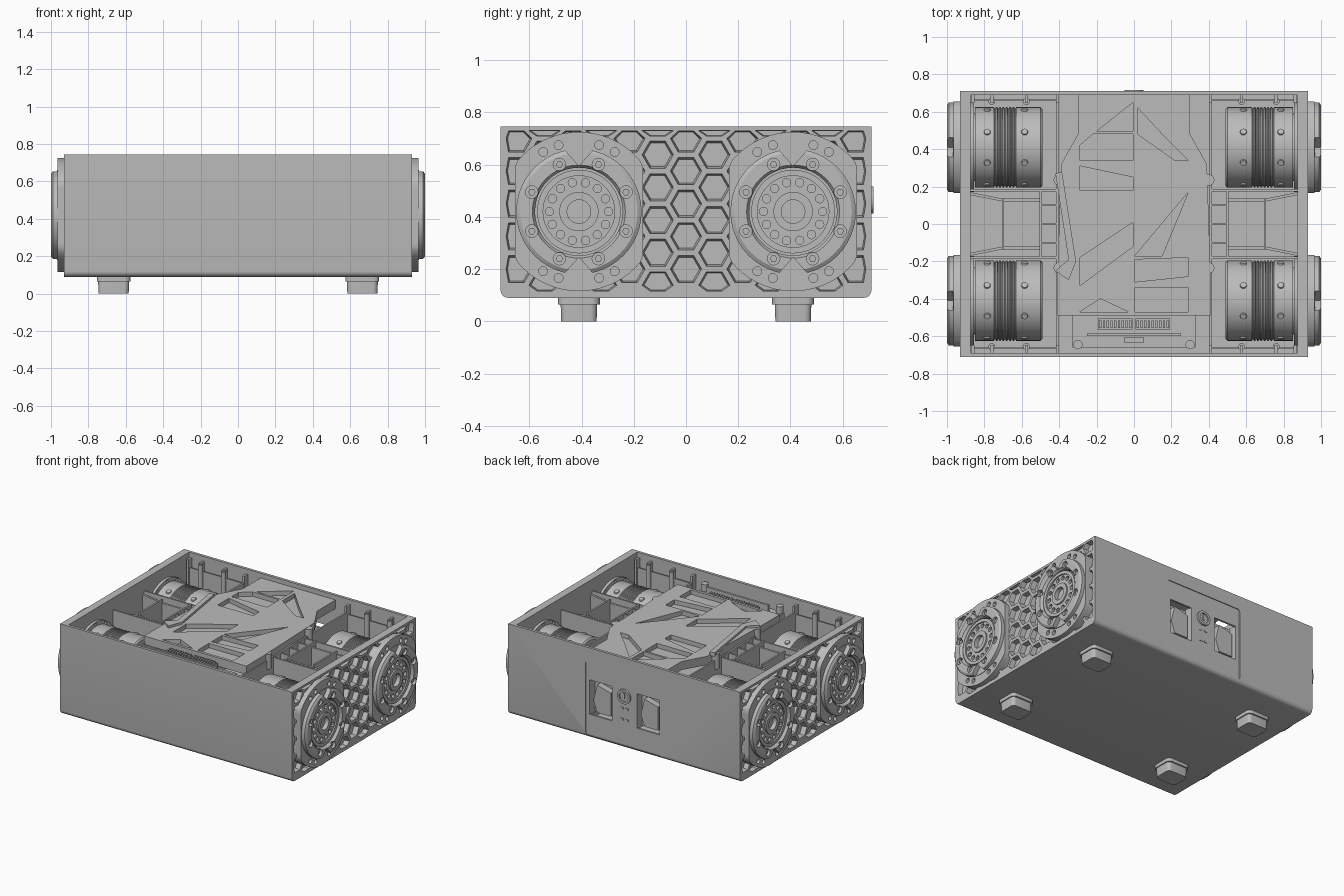
import bpy, bmesh, math
from mathutils import Matrix, Vector

old = bpy.data.objects.get("Cube")
if old:
    bpy.data.objects.remove(old)

grey = bpy.data.materials.new("plain_grey")
grey.use_nodes = True
grey.diffuse_color = (0.5, 0.5, 0.5, 1)
grey.node_tree.nodes["Principled BSDF"].inputs["Base Color"].default_value = (0.5, 0.5, 0.5, 1)
made = []


def finish(name, bm):
    bmesh.ops.recalc_face_normals(bm, faces=bm.faces)
    mesh = bpy.data.meshes.new(name)
    bm.to_mesh(mesh)
    bm.free()
    mesh.materials.append(grey)
    ob = bpy.data.objects.new(name, mesh)
    bpy.context.collection.objects.link(ob)
    made.append(ob)
    return ob


def prisms(name, polys, axis, a, b, taper=1.0):
    """Extrude 2D outlines along an axis; the b end is scaled by taper."""
    place = {"x": lambda p, t: (t, p[0], p[1]),
             "y": lambda p, t: (p[0], t, p[1]),
             "z": lambda p, t: (p[0], p[1], t)}[axis]
    bm = bmesh.new()
    for poly in polys:
        mid = sum((Vector(p) for p in poly), Vector((0, 0))) / len(poly)
        low = [bm.verts.new(place(p, a)) for p in poly]
        top = [bm.verts.new(place(mid + (Vector(p) - mid) * taper, b)) for p in poly]
        bm.faces.new(low)
        bm.faces.new(top)
        for i in range(len(poly)):
            j = (i + 1) % len(poly)
            bm.faces.new((low[i], low[j], top[j], top[i]))
    return finish(name, bm)


def lathe(name, profile, y, z, sx, closed=False):
    """Turn (radius, x) points around an axis parallel to x."""
    bm = bmesh.new()
    vs = [bm.verts.new((sx * x, y + r, z)) for r, x in profile]
    pairs = list(zip(vs, vs[1:])) + ([(vs[-1], vs[0])] if closed else [])
    edges = [bm.edges.new(p) for p in pairs]
    bmesh.ops.spin(bm, geom=vs + edges, cent=(0, y, z), axis=(1, 0, 0),
                   angle=math.tau, steps=48)
    bmesh.ops.remove_doubles(bm, verts=bm.verts, dist=0.0002)
    return finish(name, bm)


def cut(ob, cutter):
    mod = ob.modifiers.new("cut", "BOOLEAN")
    mod.operation = "DIFFERENCE"
    mod.solver = "EXACT"
    mod.object = cutter
    bpy.context.view_layer.objects.active = ob
    bpy.ops.object.modifier_apply(modifier=mod.name)
    made.remove(cutter)
    bpy.data.objects.remove(cutter)


def circle(u, v, r, n=16, start=0.0):
    return [(u + r * math.cos(start + math.tau * i / n),
             v + r * math.sin(start + math.tau * i / n)) for i in range(n)]


def rect(u0, u1, v0, v1):
    return [(u0, v0), (u1, v0), (u1, v1), (u0, v1)]


def rounded(u0, u1, v0, v1, r, round_top=True):
    pts = []
    for k, (u, v) in enumerate(((u1 - r, v1 - r), (u0 + r, v1 - r), (u0 + r, v0 + r), (u1 - r, v0 + r))):
        if k < 2 and not round_top:
            pts.append((u1 if k == 0 else u0, v1))
            continue
        for i in range(6):
            t = (k + i / 5) * math.pi / 2
            pts.append((u + r * math.cos(t), v + r * math.sin(t)))
    return pts


def polar(u, v, r, degrees):
    return [(u + r * math.cos(math.radians(d)), v + r * math.sin(math.radians(d))) for d in degrees]


# Open-topped case
case = prisms("case", [rounded(-0.71, 0.71, 0.09, 0.745, 0.03, False)], "x", -0.93, 0.93)
cut(case, prisms("cavity", [rect(-0.875, 0.875, -0.69, 0.69)], "z", 0.12, 0.9))

# Honeycomb pockets on both sides
pitch = 0.125
cells = []
for col in range(-7, 8):
    for row in range(7):
        z = 0.70 - pitch * (row - 0.5 * (col % 2))
        cell = []
        for u, v in circle(col * pitch * 0.866, z, 0.062, 6):
            p = (max(-0.69, min(0.69, u)), max(0.115, min(0.73, v)))
            if p not in cell:
                cell.append(p)
        if all(max(c) - min(c) > 0.015 for c in zip(*cell)):
            cells.append(cell)
for sx in (-1, 1):
    cut(case, prisms("pockets", cells, "x", sx * 0.94, sx * 0.895, 0.84))

# Rear connector panel with two sockets and a button
cut(case, prisms("panel_recess", [rounded(-0.31, 0.31, 0.11, 0.645, 0.02)], "y", 0.704, 0.75))
windows = [rect(s * 0.19 - 0.09, s * 0.19 + 0.09, 0.26, 0.51) for s in (-1, 1)]
cut(case, prisms("windows", windows, "y", 0.6, 0.75))
prisms("socket_backs", windows, "y", 0.63, 0.645)
for s in (-1, 1):
    prisms("socket_frame", [rect(s * 0.19 - 0.1, s * 0.19 - 0.09, 0.25, 0.52),
                            rect(s * 0.19 + 0.09, s * 0.19 + 0.1, 0.25, 0.52)], "y", 0.63, 0.7)
    prisms("socket_plug", [[(s * 0.19 - 0.07, 0.28), (s * 0.19 + 0.04, 0.28),
                            (s * 0.19 + 0.07, 0.36), (s * 0.19 + 0.04, 0.48),
                            (s * 0.19 - 0.07, 0.45)]], "y", 0.64, 0.69)
button = prisms("power_button", [circle(0, 0.465, 0.052, 32)], "y", 0.69, 0.717)
cut(button, prisms("button_groove", [circle(0, 0.465, 0.035, 24)], "y", 0.708, 0.75))
prisms("button_mark", [rect(-0.006, 0.006, 0.45, 0.49)], "y", 0.70, 0.714)
prisms("panel_lights", [rect(x - 0.012, x + 0.012, z, z + 0.012)
                        for x in (-0.02, 0.02) for z in (0.29, 0.37)], "y", 0.70, 0.708)

CZ = 0.42
for sx in (-1, 1):
    for sy in (-1, 1):
        cy = sy * 0.41
        # Foot
        fx = sx * 0.665
        prisms("foot", [rounded(fx - 0.083, fx + 0.083, cy - 0.07, cy + 0.07, 0.025)], "z", 0.07, 0, 0.97)
        prisms("foot_flange", [rounded(fx - 0.09, fx + 0.09, cy - 0.08, cy + 0.08, 0.03)], "z", 0.065, 0.1)

        # Drive housing plate with flattened flanks
        outline = [(max(cy - 0.245, min(cy + 0.245, u)), v) for u, v in circle(cy, CZ, 0.305, 64)]
        plate = prisms("drive_plate", [outline], "x", sx * 0.88, sx * 0.965)
        spots = polar(cy, CZ, 0.266, (59, 73, 107, 121, 239, 253, 287, 301))
        cut(plate, prisms("plate_holes", [circle(u, v, 0.017) for u, v in spots], "x", sx * 0.93, sx * 1.1))
        cut(plate, prisms("plate_bore", [circle(cy, CZ, 0.175, 48)], "x", sx * 0.93, sx * 1.1))

        # Bolted outer ring with notches above and below
        ring = lathe("drive_ring", [(0.168, 0.95), (0.168, 0.985), (0.178, 1.0), (0.225, 1.0),
                                    (0.24, 0.99), (0.24, 0.95)], cy, CZ, sx, True)
        bolts = polar(cy, CZ, 0.195, [22.5 + 45 * i for i in range(8)])
        cut(ring, prisms("bolt_holes", [circle(u, v, 0.024) for u, v in bolts], "x", sx * 0.975, sx * 1.1))
        cut(ring, prisms("notches", [[(cy - 0.075, CZ + s * 0.26), (cy, CZ + s * 0.175),
                                      (cy + 0.075, CZ + s * 0.26)] for s in (-1, 1)],
                         "x", sx * 0.968, sx * 1.1))
        prisms("ring_bolts", [circle(u, v, 0.014, 6) for u, v in bolts], "x", sx * 0.97, sx * 0.988)

        # Output hub
        hub = lathe("output_hub", [(0, 0.92), (0, 0.955), (0.045, 0.955), (0.045, 0.985), (0.075, 0.985),
                                   (0.075, 0.975), (0.137, 0.975), (0.137, 0.985), (0.16, 0.985),
                                   (0.16, 0.92), (0, 0.92)], cy, CZ, sx)
        holes = polar(cy, CZ, 0.113, [i * 360 / 14 for i in range(14)])
        cut(hub, prisms("hub_holes", [circle(u, v, 0.016, 12) for u, v in holes], "x", sx * 0.945, sx * 1.1))

        # Motor with cooling grooves, mounting flange and screws
        profile = [(0, 0.49), (0.205, 0.49), (0.215, 0.5)]
        for i in range(7):
            x = 0.63 + i * 0.018
            profile += [(0.215, x), (0.208, x + 0.003), (0.208, x + 0.008), (0.215, x + 0.011)]
        lathe("motor", profile + [(0.215, 0.85), (0.18, 0.85), (0.18, 0.9), (0, 0.9)], cy, CZ, sx)
        flange = lathe("motor_flange", [(0.17, 0.855), (0.24, 0.855), (0.24, 0.885), (0.17, 0.885)],
                       cy, CZ, sx, True)
        cut(flange, prisms("flange_holes", [circle(u, v, 0.012, 10) for u, v in
                                            polar(cy, CZ, 0.226, range(0, 360, 30))],
                           "x", sx * 0.84, sx * 0.87))
        bm = bmesh.new()
        for x in (0.585, 0.785):
            for i in range(8):
                turn = Matrix.Rotation(math.radians(22.5 + 45 * i), 4, "X")
                bmesh.ops.create_cone(bm, cap_ends=True, segments=12, radius1=0.02, radius2=0.016, depth=0.012,
                                      matrix=Matrix.Translation((sx * x, cy, CZ)) @ turn
                                      @ Matrix.Translation((0, 0, 0.216)))
        finish("motor_screws", bm)

        # Bay wall, wall ribs and ledge around each motor
        prisms("bay_wall", [rect(min(sx * 0.41, sx * 0.876), max(sx * 0.41, sx * 0.876),
                                 sy * 0.18 - 0.006, sy * 0.18 + 0.006)], "z", 0.11, 0.66)
        prisms("wall_ribs", [rect(sx * x - 0.008, sx * x + 0.008, sy * 0.67 - 0.022, sy * 0.67 + 0.022)
                             for x in (0.41, 0.575, 0.76, 0.86)], "z", 0.11, 0.71)
        prisms("rib_bosses", [circle(sx * x, sy * 0.655, 0.018) for x in (0.575, 0.76)], "z", 0.11, 0.7)
        prisms("wall_ledge", [rect(sx * 0.64 - 0.23, sx * 0.64 + 0.23, sy * 0.665 - 0.004, sy * 0.665 + 0.004)],
               "z", 0.11, 0.65)
        # Tapered stiffener in the middle bay
        prisms("bay_brace", [[(sx * 0.5, sy * 0.135), (sx * 0.7, sy * 0.135), (sx * 0.875, sy * 0.17),
                              (sx * 0.875, sy * 0.155), (sx * 0.7, sy * 0.12), (sx * 0.5, sy * 0.12)]],
               "z", 0.11, 0.64)
        prisms("corner_ear", [circle(sx * 0.4, sy * 0.235, 0.03)], "z", 0.6, 0.71)

    # Ladder rails beside the core
    prisms("core_rails", [rect(sx * x - 0.006, sx * x + 0.006, -e, e)
                          for x, e in ((0.41, 0.69), (0.5, 0.18), (0.7, 0.13))], "z", 0.11, 0.665)
    prisms("ladder_rungs", [rect(sx * 0.455 - 0.04, sx * 0.455 + 0.04, y - 0.005, y + 0.005)
                            for y in (-0.1, 0, 0.1)], "z", 0.3, 0.66)

# Central deck with angular pockets
half = [(0.3, 0.69), (0.3, 0.48), (0.39, 0.32), (0.41, -0.3), (0.41, -0.49)]
outline = half + [(-x, y) for x, y in reversed(half)]
deck = prisms("deck", [outline], "z", 0.68, 0.712)
pockets = [[(-0.29, 0.34), (-0.005, 0.34), (-0.005, 0.48), (-0.22, 0.48), (-0.29, 0.42)],
           [(-0.2, 0.495), (-0.005, 0.495), (-0.005, 0.65)],
           [(0.15, 0.48), (0.29, 0.34), (0.22, 0.34), (0.02, 0.48), (0.02, 0.62)],
           [(-0.29, 0.31), (-0.005, 0.25), (-0.005, 0.18), (-0.29, 0.18)],
           [(0.29, 0.17), (0.005, -0.17), (0.15, -0.17)],
           [(0.005, -0.19), (0.29, -0.18), (0.29, -0.28), (0.005, -0.31)],
           [(-0.29, -0.18), (-0.005, 0.01), (-0.005, -0.12), (-0.29, -0.33)],
           [(-0.29, -0.47), (-0.18, -0.4), (-0.03, -0.47)],
           rect(0.005, 0.29, -0.47, -0.34)]
cut(deck, prisms("deck_pockets", pockets, "z", 0.6, 0.8))
prisms("deck_base", [outline], "z", 0.65, 0.68)
prisms("side_bracket", [[(-0.42, 0.27), (-0.385, 0.28), (-0.31, -0.2), (-0.35, -0.3), (-0.42, -0.25),
                         (-0.35, -0.19)]], "z", 0.70, 0.728)

# Front terminal strip
prisms("terminal_tray", [rect(-0.33, 0.33, -0.66, -0.49)], "z", 0.6, 0.64)
prisms("terminal_bar", [rect(-0.25, 0.25, -0.6, -0.585)], "z", 0.6, 0.7)
prisms("terminal_blocks", [rect(s * 0.1 - 0.093, s * 0.1 + 0.093, -0.565, -0.505) for s in (-1, 1)],
       "z", 0.62, 0.68)
prisms("terminal_pins", [rect(x * 0.02 - 0.006, x * 0.02 + 0.006, -0.555, -0.515)
                         for x in range(-9, 10) if x], "z", 0.67, 0.695)
prisms("terminal_screws", [circle(s * 0.3, -0.645, 0.025) for s in (-1, 1)], "z", 0.6, 0.69)
prisms("front_latch", [rect(-0.05, 0.05, -0.635, -0.605)], "z", 0.62, 0.68)

# Smooth rounds, keep hard edges
bpy.ops.object.select_all(action="DESELECT")
for ob in made:
    ob.select_set(True)
bpy.context.view_layer.objects.active = made[0]
bpy.ops.object.shade_smooth_by_angle(angle=math.radians(30))
